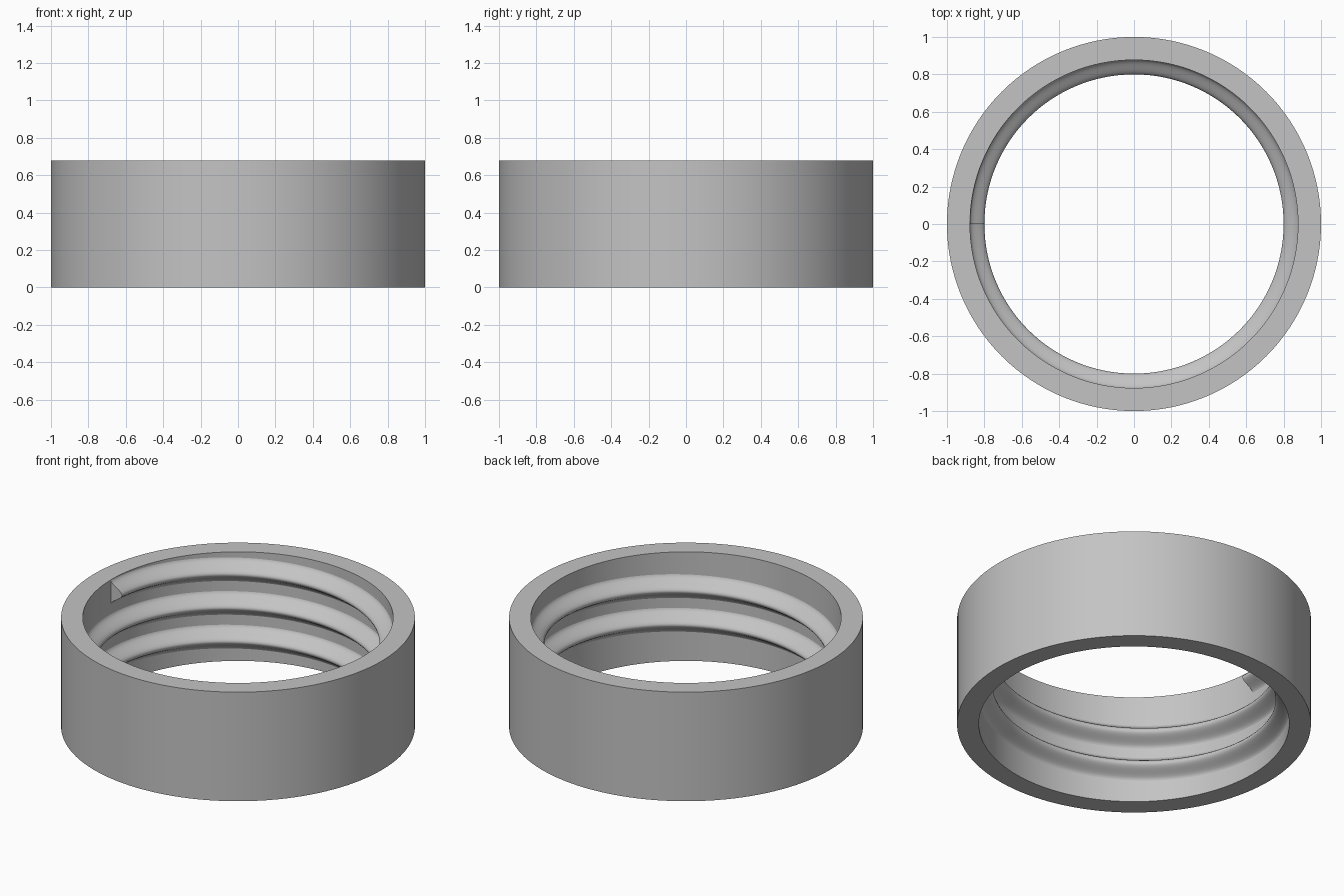
import bpy, bmesh, math

cube = bpy.data.objects.get("Cube")
if cube:
    bpy.data.objects.remove(cube, do_unlink=True)

HEIGHT, OUTER, INNER, CREST = 0.68, 1.0, 0.877, 0.80
PITCH, TURNS, HALF_WIDTH = 0.21, 2.5, 0.077
SEGMENTS = 128

grey = bpy.data.materials.new("plain grey")
grey.use_nodes = True
colour = (0.55, 0.55, 0.55, 1)
grey.diffuse_color = colour
grey.node_tree.nodes["Principled BSDF"].inputs["Base Color"].default_value = colour


def sweep(name, profile, steps, turns, start_angle, rise, closed):
    """Sweep a closed (radius, z) profile around the z axis."""
    bm = bmesh.new()
    rings = []
    for i in range(steps if closed else steps + 1):
        t = i / steps
        a = start_angle + t * turns * math.tau
        rings.append([bm.verts.new((r * math.cos(a), r * math.sin(a), z + t * rise))
                      for r, z in profile])
    n = len(profile)
    for i in range(steps):
        a, b = rings[i], rings[(i + 1) % len(rings)]
        for j in range(n):
            k = (j + 1) % n
            bm.faces.new((a[j], b[j], b[k], a[k]))
    if not closed:
        bm.faces.new(rings[0])
        bm.faces.new(rings[-1])
    bmesh.ops.recalc_face_normals(bm, faces=bm.faces)
    mesh = bpy.data.meshes.new(name)
    bm.to_mesh(mesh)
    bm.free()
    mesh.materials.append(grey)
    obj = bpy.data.objects.new(name, mesh)
    bpy.context.collection.objects.link(obj)
    bpy.ops.object.select_all(action="DESELECT")
    obj.select_set(True)
    bpy.context.view_layer.objects.active = obj
    bpy.ops.object.shade_smooth_by_angle(angle=math.radians(35))
    return obj


# Plain outer band
sweep("ring_wall", [(INNER, 0), (OUTER, 0), (OUTER, HEIGHT), (INNER, HEIGHT)],
      SEGMENTS, 1, 0, 0, True)

# Rounded ridge spiralling up the inside, its foot sunk into the wall
rise = PITCH * TURNS
mid = (HEIGHT - rise) / 2
ridge = [(INNER + 0.02, mid + HALF_WIDTH), (INNER + 0.02, mid - HALF_WIDTH)]
for i in range(17):
    u = i / 8 - 1
    bump = (1 + math.cos(math.pi * u)) / 2
    ridge.append((INNER + 0.001 - (INNER + 0.001 - CREST) * bump, mid + u * HALF_WIDTH))
sweep("inner_thread", ridge, int(SEGMENTS * TURNS), TURNS, 0, rise, False)
